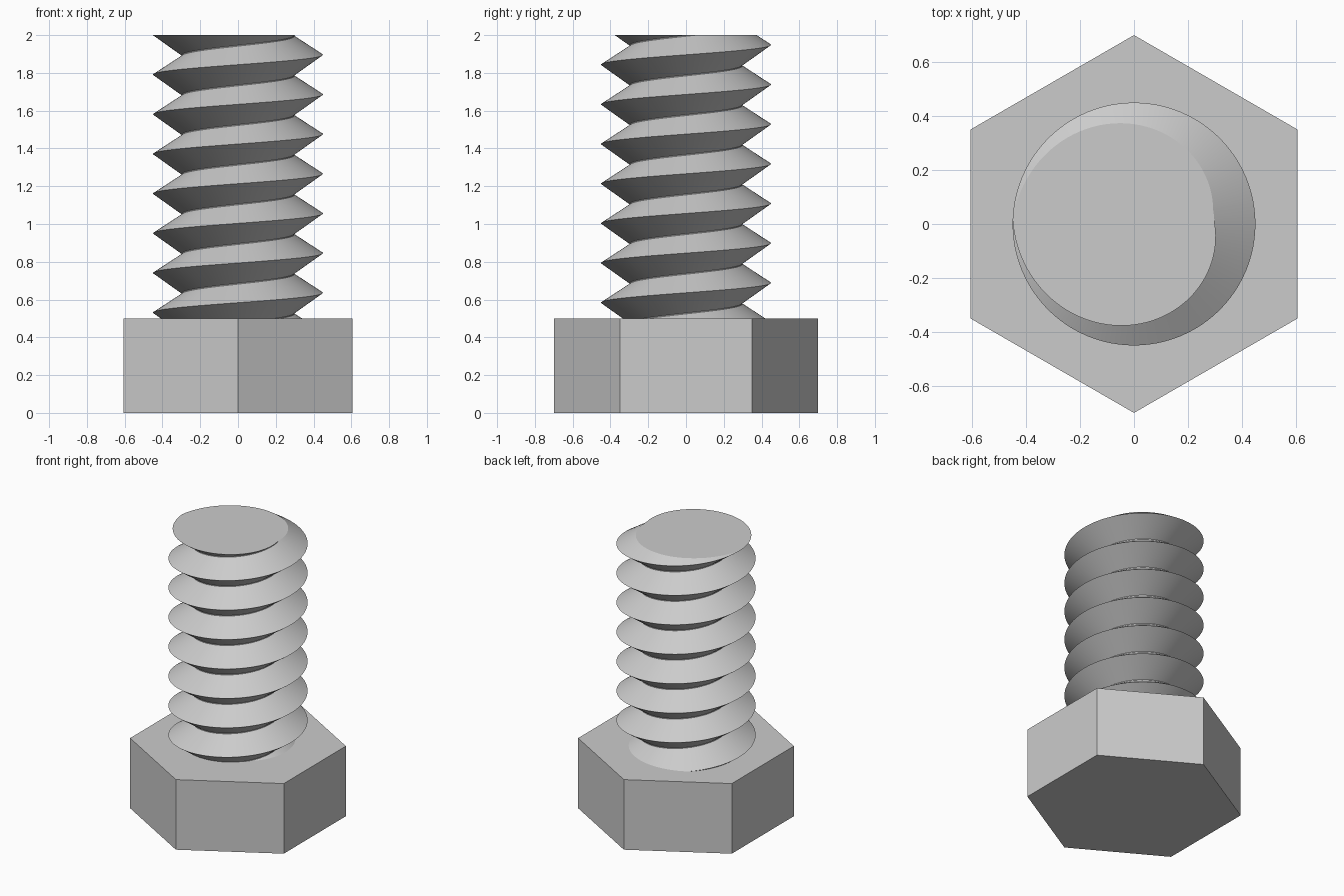
import bpy, bmesh, math

if "Cube" in bpy.data.objects:
    bpy.data.objects.remove(bpy.data.objects["Cube"])

STEEL = bpy.data.materials.new("steel_grey")
STEEL.diffuse_color = (0.6, 0.6, 0.6, 1)
STEEL.use_nodes = True
STEEL.node_tree.nodes["Principled BSDF"].inputs["Base Color"].default_value = STEEL.diffuse_color


def make_object(name, bm, smooth=False):
    bmesh.ops.recalc_face_normals(bm, faces=bm.faces[:])
    mesh = bpy.data.meshes.new(name)
    bm.to_mesh(mesh)
    bm.free()
    mesh.materials.append(STEEL)
    ob = bpy.data.objects.new(name, mesh)
    bpy.context.collection.objects.link(ob)
    if smooth:
        bpy.ops.object.select_all(action='DESELECT')
        ob.select_set(True)
        bpy.context.view_layer.objects.active = ob
        bpy.ops.object.shade_smooth_by_angle(angle=math.radians(30))
    return ob


# Hexagonal head, points facing front and back
bm = bmesh.new()
ring = [bm.verts.new((0.7 * math.sin(k * math.pi / 3), 0.7 * math.cos(k * math.pi / 3), 0))
        for k in range(6)]
base = bm.faces.new(ring)
ext = bmesh.ops.extrude_face_region(bm, geom=[base], use_keep_orig=True)
bmesh.ops.translate(bm, vec=(0, 0, 0.5),
                    verts=[v for v in ext["geom"] if isinstance(v, bmesh.types.BMVert)])
make_object("hex_head", bm)

# Threaded shank: V profile swept along a right-handed helix
PITCH, STEPS, CREST_Z = 0.21, 96, 0.636
PROFILE = [(0.45, 0), (0.298, 0.098), (0.298, 0.103), (0.45, PITCH)]
bm = bmesh.new()
previous = None
for i in range(-2 * STEPS, 8 * STEPS + 1):
    a = 2 * math.pi * i / STEPS
    z = CREST_Z + PITCH * i / STEPS
    row = [bm.verts.new((r * math.cos(a), r * math.sin(a), z + h)) for r, h in PROFILE]
    if previous:
        for j in range(len(PROFILE) - 1):
            bm.faces.new((previous[j], row[j], row[j + 1], previous[j + 1]))
    previous = row
bmesh.ops.remove_doubles(bm, verts=bm.verts[:], dist=0.0005)

# Trim the thread flat at the tip and just inside the head, then cap it
for z, up in ((2.0, 1), (0.49, -1)):
    bmesh.ops.bisect_plane(bm, geom=bm.verts[:] + bm.edges[:] + bm.faces[:], dist=1e-6,
                           plane_co=(0, 0, z), plane_no=(0, 0, up), clear_outer=True)
    rim = [e for e in bm.edges if e.is_boundary
           and all(abs(v.co.z - z) < 1e-4 for v in e.verts)]
    bmesh.ops.edgeloop_fill(bm, edges=rim)
make_object("threaded_shank", bm, smooth=True)
